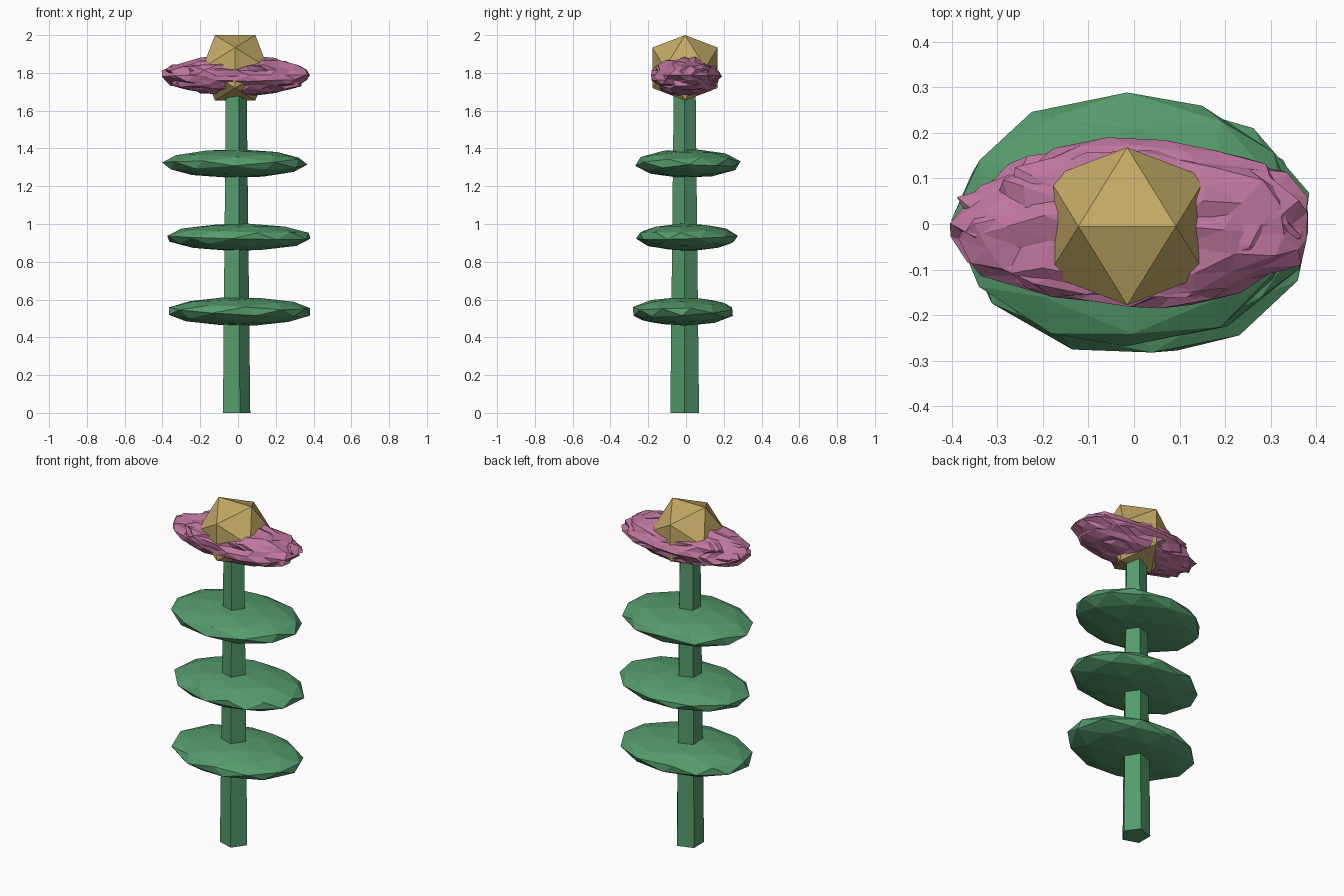
import bpy, bmesh, math, random
from mathutils import Vector, Matrix, Euler

if "Cube" in bpy.data.objects:
    bpy.data.objects.remove(bpy.data.objects["Cube"])

random.seed(4)
CX, CY = -0.015, -0.007


def material(name, rgb):
    m = bpy.data.materials.new(name)
    m.diffuse_color = (*rgb, 1)
    m.use_nodes = True
    m.node_tree.nodes["Principled BSDF"].inputs["Base Color"].default_value = m.diffuse_color
    return m


GREEN = material("green", (0.09, 0.33, 0.15))
PINK = material("pink", (0.52, 0.18, 0.34))
GOLD = material("gold", (0.54, 0.40, 0.13))


def finish(name, bm, mat):
    bmesh.ops.recalc_face_normals(bm, faces=bm.faces)
    me = bpy.data.meshes.new(name)
    bm.to_mesh(me)
    bm.free()
    me.materials.append(mat)
    ob = bpy.data.objects.new(name, me)
    bpy.context.collection.objects.link(ob)
    return ob


# Stem: tapered five-sided post with a corner towards +x
bm = bmesh.new()
rings = []
for z, r in ((0, 0.08), (1.8, 0.06)):
    rings.append([bm.verts.new((CX + r * math.cos(math.tau * i / 5),
                                CY + r * math.sin(math.tau * i / 5), z)) for i in range(5)])
for i in range(5):
    j = (i + 1) % 5
    bm.faces.new((rings[0][i], rings[0][j], rings[1][j], rings[1][i]))
bm.faces.new(rings[0])
bm.faces.new(rings[1])
finish("stem", bm, GREEN)

# Leaves: flattened faceted discs, each turned and nudged a little
leaves = [((0.008, -0.017, 0.537), (0.39, 0.28, 0.076), 0.3),
          ((0.005, 0.005, 0.93), (0.392, 0.272, 0.073), 1.1),
          ((-0.017, 0.010, 1.32), (0.385, 0.282, 0.076), 2.0)]
for n, (pos, size, turn) in enumerate(leaves, 1):
    bm = bmesh.new()
    bmesh.ops.create_icosphere(bm, subdivisions=2, radius=1)
    rot = Euler((turn, turn * 0.7, turn)).to_matrix()
    for v in bm.verts:
        p = rot @ v.co
        v.co = Vector(a * b for a, b in zip(p, size)) + Vector(pos)
    finish(f"leaf_{n}", bm, GREEN)

# Blossom: two interlocking spiky ellipsoids
bm = bmesh.new()
for turn in (0.0, 0.8):
    new = bmesh.ops.create_icosphere(bm, subdivisions=3, radius=1)["verts"]
    rot = Euler((turn, turn, turn)).to_matrix()
    for v in new:
        p = rot @ v.co * random.uniform(0.84, 1.04)
        v.co = (p.x * 0.40, p.y * 0.187, p.z * 0.107 + 1.785)
finish("blossom", bm, PINK)

# Flower centre: icosahedron with a level edge on top
bm = bmesh.new()
a, b = 0.107, 0.173
for s in (-1, 1):
    for t in (-1, 1):
        for p in ((s * a, 0, t * b), (0, s * b, t * a), (s * b, t * a, 0)):
            bm.verts.new(Vector(p) + Vector((CX, CY + 0.002, 2 - b)))
bmesh.ops.convex_hull(bm, input=bm.verts)
finish("flower_centre", bm, GOLD)
